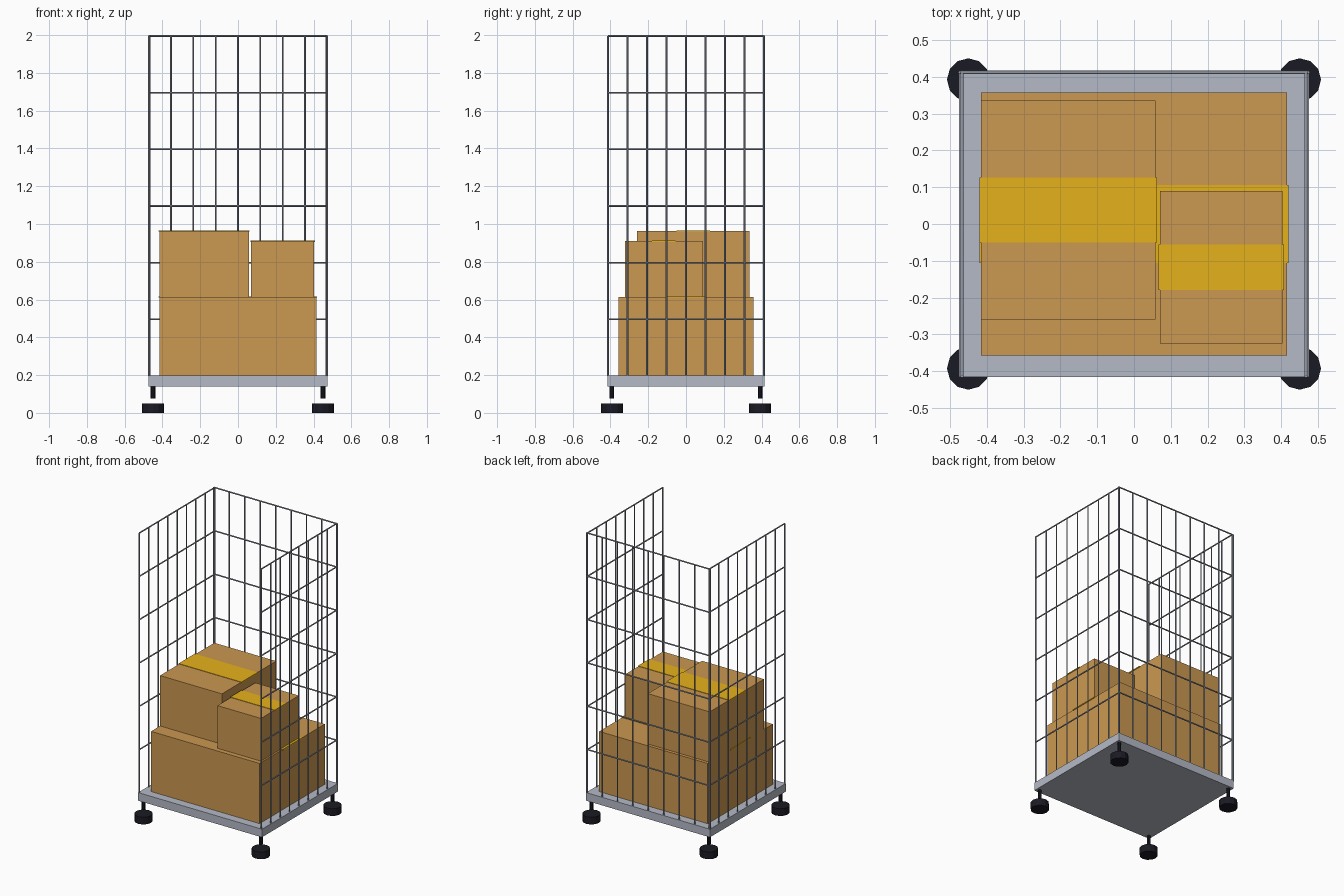
import bpy, bmesh, math
from mathutils import Matrix, Vector

if "Cube" in bpy.data.objects:
    bpy.data.objects.remove(bpy.data.objects["Cube"])


def make_mat(name, rgb):
    """Flat material from 0-255 display colour."""
    lin = [((c / 255 + 0.055) / 1.055) ** 2.4 for c in rgb]
    m = bpy.data.materials.new(name)
    m.diffuse_color = (*lin, 1)
    m.use_nodes = True
    m.node_tree.nodes["Principled BSDF"].inputs["Base Color"].default_value = m.diffuse_color
    return m


STEEL = make_mat("light_grey_steel", (181, 186, 198))
WIRE = make_mat("grey_wire", (150, 156, 168))
RUBBER = make_mat("black_rubber", (26, 26, 36))
CARD = make_mat("brown_cardboard", (203, 152, 81))
TAPE = make_mat("yellow_tape", (229, 178, 27))


def finish(name, bm, mat, smooth=False):
    me = bpy.data.meshes.new(name)
    for f in bm.faces:
        f.smooth = smooth and len(f.verts) == 4
    bm.to_mesh(me)
    bm.free()
    me.materials.append(mat)
    ob = bpy.data.objects.new(name, me)
    bpy.context.collection.objects.link(ob)
    return ob


def box(name, lo, hi, mat):
    lo, hi = Vector(lo), Vector(hi)
    bm = bmesh.new()
    bmesh.ops.create_cube(bm, size=1, matrix=Matrix.Translation((lo + hi) / 2)
                          @ Matrix.Diagonal((*(hi - lo), 1)))
    return finish(name, bm, mat)


def add_rod(bm, a, b, r, sides):
    a, b = Vector(a), Vector(b)
    d = b - a
    rot = d.to_track_quat('Z', 'Y').to_matrix().to_4x4()
    bmesh.ops.create_cone(bm, cap_ends=True, segments=sides, radius1=r, radius2=r,
                          depth=d.length, matrix=Matrix.Translation((a + b) / 2) @ rot)


# Platform
DECK = 0.197
box("platform", (-0.475, -0.416, 0.141), (0.475, 0.416, DECK), STEEL)

# Casters: wheel and stem under each corner
for sx, xn in ((-1, "left"), (1, "right")):
    for sy, yn in ((-1, "front"), (1, "back")):
        x, y = 0.45 * sx, 0.392 * sy
        for part, z0, z1, r, n in (("wheel", 0, 0.05, 0.058, 12),
                                   ("stem", 0.077, 0.143, 0.012, 8)):
            bm = bmesh.new()
            add_rod(bm, (x, y, z0), (x, y, z1), r, n)
            finish(f"caster_{part}_{yn}_{xn}", bm, RUBBER)


# Round-wire panels on three sides, front left open
def wire_panel(name, start, end, bars=8, rows=6, r=0.0045):
    a, b = Vector((*start, 0)), Vector((*end, 0))
    top = 2.0 - r
    bm = bmesh.new()
    for i in range(bars + 1):
        p = a.lerp(b, i / bars)
        add_rod(bm, (p.x, p.y, DECK - 0.002), (p.x, p.y, top), r, 12)
    for k in range(1, rows + 1):
        z = Vector((0, 0, top - 0.3 * (rows - k)))
        add_rod(bm, a + z, b + z, r, 12)
    finish(name, bm, WIRE, smooth=True)


wire_panel("back_wire_panel", (-0.473, 0.412), (0.473, 0.412))
wire_panel("left_wire_panel", (-0.467, -0.413), (-0.467, 0.413))
wire_panel("right_wire_panel", (0.467, -0.413), (0.467, 0.413))


# Cardboard boxes, each with a strip of tape across the top
def carton(name, x, y, z):
    box(name, (x[0], y[0], z[0]), (x[1], y[1], z[1]), CARD)
    yc, half = (y[0] + y[1]) / 2, 0.149 * (y[1] - y[0])
    lip = 0.004
    box(name + "_tape", (x[0] - lip, yc - half, z[1] - 0.004),
        (x[1] + lip, yc + half, z[1] + 0.003), TAPE)


carton("large_box", (-0.416, 0.415), (-0.357, 0.357), (DECK, 0.614))
carton("tall_left_box", (-0.416, 0.058), (-0.259, 0.335), (0.614, 0.963))
carton("small_right_box", (0.07, 0.403), (-0.324, 0.09), (0.614, 0.91))
